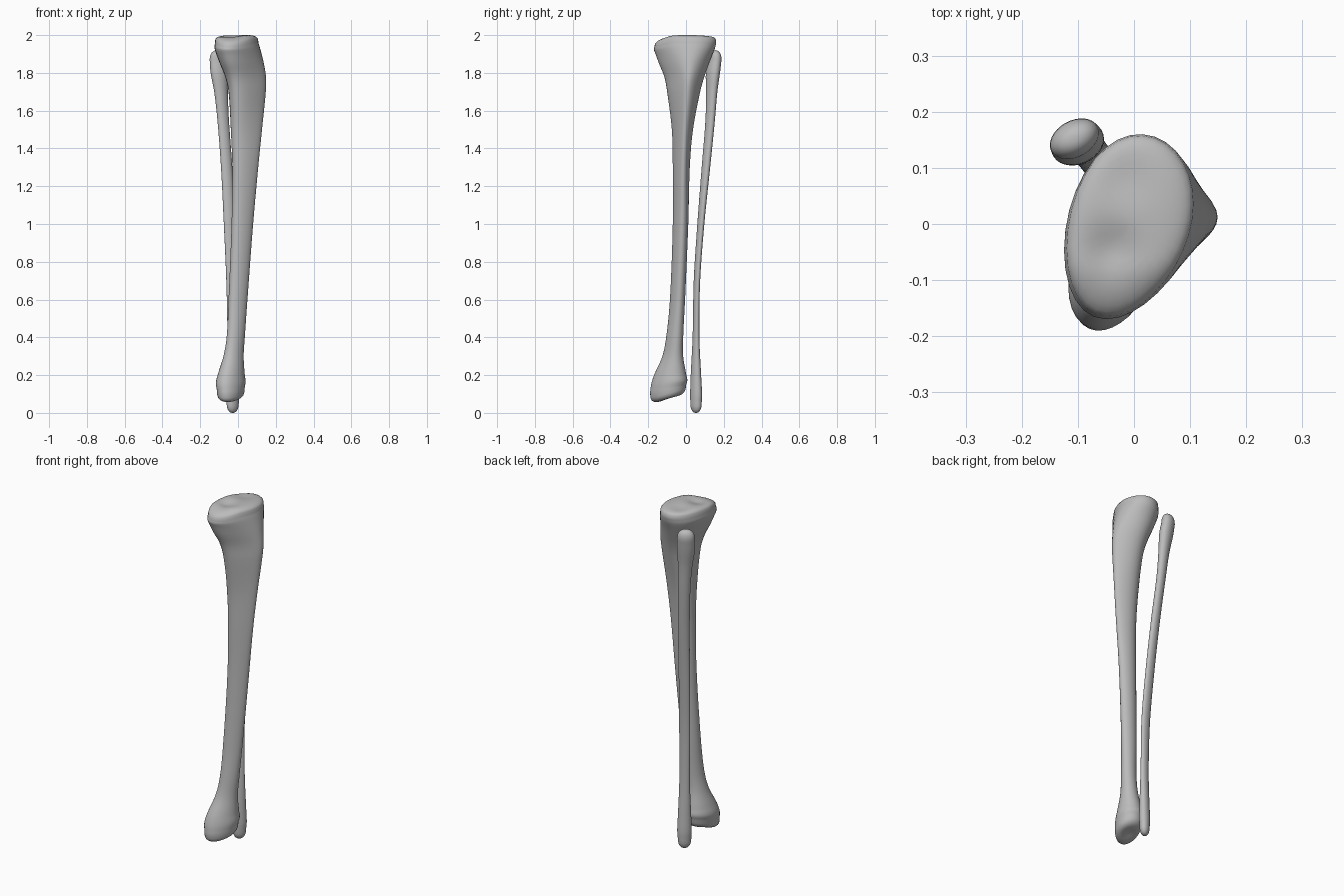
import bpy
import bmesh
from math import sin, cos, pi, exp
from mathutils import Vector

SIDES = 32
STEPS = 5

if "Cube" in bpy.data.objects:
    bpy.data.objects.remove(bpy.data.objects["Cube"], do_unlink=True)

bone = bpy.data.materials.new("bone_grey")
bone.use_nodes = True
grey = (0.5, 0.5, 0.5, 1)
bone.diffuse_color = grey
bone.node_tree.nodes["Principled BSDF"].inputs["Base Color"].default_value = grey


def smooth_sections(sections):
    """Interpolate the cross-section table with a smooth spline."""
    rows = []
    last = len(sections) - 1
    for i in range(last):
        p, q = sections[i], sections[i + 1]
        before, after = sections[max(i - 1, 0)], sections[min(i + 2, last)]
        gap = q[0] - p[0]
        for step in range(STEPS):
            t = step / STEPS
            row = []
            for a, b, c, d in zip(before, p, q, after):
                start = (c - a) / (q[0] - before[0]) * gap
                end = (d - b) / (after[0] - p[0]) * gap
                row.append(b + t * start + t * t * (3 * (c - b) - 2 * start - end)
                           + t ** 3 * (2 * (b - c) + start + end))
            rows.append(row)
    rows.append(list(sections[last]))
    return rows


def outline(row, skew):
    """Skewed egg that fits the section's box and narrows towards +x."""
    z, x_min, x_max, y_min, y_max, ridge = row
    angles = [2 * pi * i / SIDES for i in range(SIDES)]
    ys = [sin(a + skew) * (1 - ridge * cos(a)) for a in angles]
    low, high = min(ys), max(ys)
    return [Vector(((x_min + x_max) / 2 + (x_max - x_min) / 2 * cos(a),
                    y_min + (y_max - y_min) * (y - low) / (high - low), z))
            for a, y in zip(angles, ys)]


def dome(ring, height, power, steps=12):
    """Rings that close an end; a lower power gives a flatter end."""
    centre = sum(ring, Vector()) / len(ring)
    rings = []
    for i in range(1, steps):
        a = pi / 2 * (1 - (1 - i / steps) ** 2)
        lift = Vector((0, 0, height * sin(a) ** power))
        rings.append([centre + (v - centre) * cos(a) ** power + lift for v in ring])
    return rings, centre + Vector((0, 0, height))


def build_bone(name, sections, skew, bottom, top, shape=None):
    rings = [outline(row, skew) for row in smooth_sections(sections)]
    low_rings, low_tip = dome(rings[0], *bottom)
    high_rings, high_tip = dome(rings[-1], *top)
    rings = low_rings[::-1] + rings + high_rings
    bm = bmesh.new()
    loops = [[bm.verts.new(v) for v in ring] for ring in rings]
    tips = [bm.verts.new(low_tip), bm.verts.new(high_tip)]
    for i in range(SIDES):
        j = (i + 1) % SIDES
        for a, b in zip(loops, loops[1:]):
            bm.faces.new((a[i], a[j], b[j], b[i]))
        bm.faces.new((tips[0], loops[0][j], loops[0][i]))
        bm.faces.new((tips[1], loops[-1][i], loops[-1][j]))
    if shape:
        for v in bm.verts:
            v.co.z += shape(v.co)
    for f in bm.faces:
        f.smooth = True
    bmesh.ops.recalc_face_normals(bm, faces=bm.faces)
    mesh = bpy.data.meshes.new(name)
    bm.to_mesh(mesh)
    bm.free()
    mesh.materials.append(bone)
    obj = bpy.data.objects.new(name, mesh)
    bpy.context.collection.objects.link(obj)


def bump(co, x, y, radius):
    return exp(-((co.x - x) ** 2 + (co.y - y) ** 2) / radius ** 2)


def joint_surfaces(co):
    """Shallow sockets on the top plateau and a slanted ankle end."""
    if co.z > 1.9:
        weight = min((co.z - 1.9) / 0.08, 1)
        sockets = 0.018 * bump(co, -0.04, -0.05, 0.05) + 0.01 * bump(co, -0.02, 0.08, 0.05)
        return -weight * (sockets + 0.025 * max(0, -co.y - 0.08) / 0.08)
    if co.z < 0.2:
        weight = min((0.2 - co.z) / 0.1, 1)
        slope = 0.26 * (co.y + 0.12)
        return weight * (slope + 0.012 * bump(co, -0.04, -0.08, 0.05))
    return 0


# Shin bone: height, x range, y range, ridge sharpness
shin = [
    (0.12, -0.112, 0.035, -0.19, 0.0, 0.1),
    (0.16, -0.117, 0.04, -0.184, 0.007, 0.1),
    (0.21, -0.105, 0.035, -0.165, 0.0, 0.1),
    (0.3, -0.077, 0.03, -0.125, -0.015, 0.1),
    (0.4, -0.06, 0.036, -0.105, -0.015, 0.1),
    (0.6, -0.05, 0.05, -0.085, -0.005, 0.15),
    (1.0, -0.034, 0.08, -0.07, 0.012, 0.2),
    (1.3, -0.03, 0.107, -0.07, 0.02, 0.3),
    (1.5, -0.038, 0.127, -0.075, 0.037, 0.35),
    (1.7, -0.05, 0.147, -0.1, 0.075, 0.4),
    (1.78, -0.068, 0.148, -0.115, 0.097, 0.4),
    (1.86, -0.1, 0.135, -0.147, 0.126, 0.3),
    (1.93, -0.124, 0.117, -0.169, 0.153, 0.15),
    (1.96, -0.122, 0.108, -0.167, 0.16, 0.1),
]
build_bone("shin_bone", shin, 0.25, (-0.06, 0.65), (0.042, 0.55), joint_surfaces)

# Slender outer bone behind it
slender = [
    (0.05, -0.06, 0.004, 0.023, 0.083, 0),
    (0.1, -0.063, 0.008, 0.022, 0.085, 0),
    (0.2, -0.06, 0.005, 0.025, 0.08, 0),
    (0.4, -0.056, 0.0, 0.035, 0.071, 0),
    (0.7, -0.062, -0.002, 0.041, 0.075, 0),
    (1.0, -0.075, -0.014, 0.06, 0.097, 0),
    (1.3, -0.09, -0.03, 0.083, 0.128, 0),
    (1.55, -0.109, -0.048, 0.103, 0.153, 0),
    (1.7, -0.126, -0.054, 0.106, 0.166, 0),
    (1.8, -0.145, -0.054, 0.105, 0.18, 0),
    (1.87, -0.15, -0.062, 0.115, 0.188, 0),
]
build_bone("slender_bone", slender, 0.3, (-0.05, 0.9), (0.05, 0.85))
